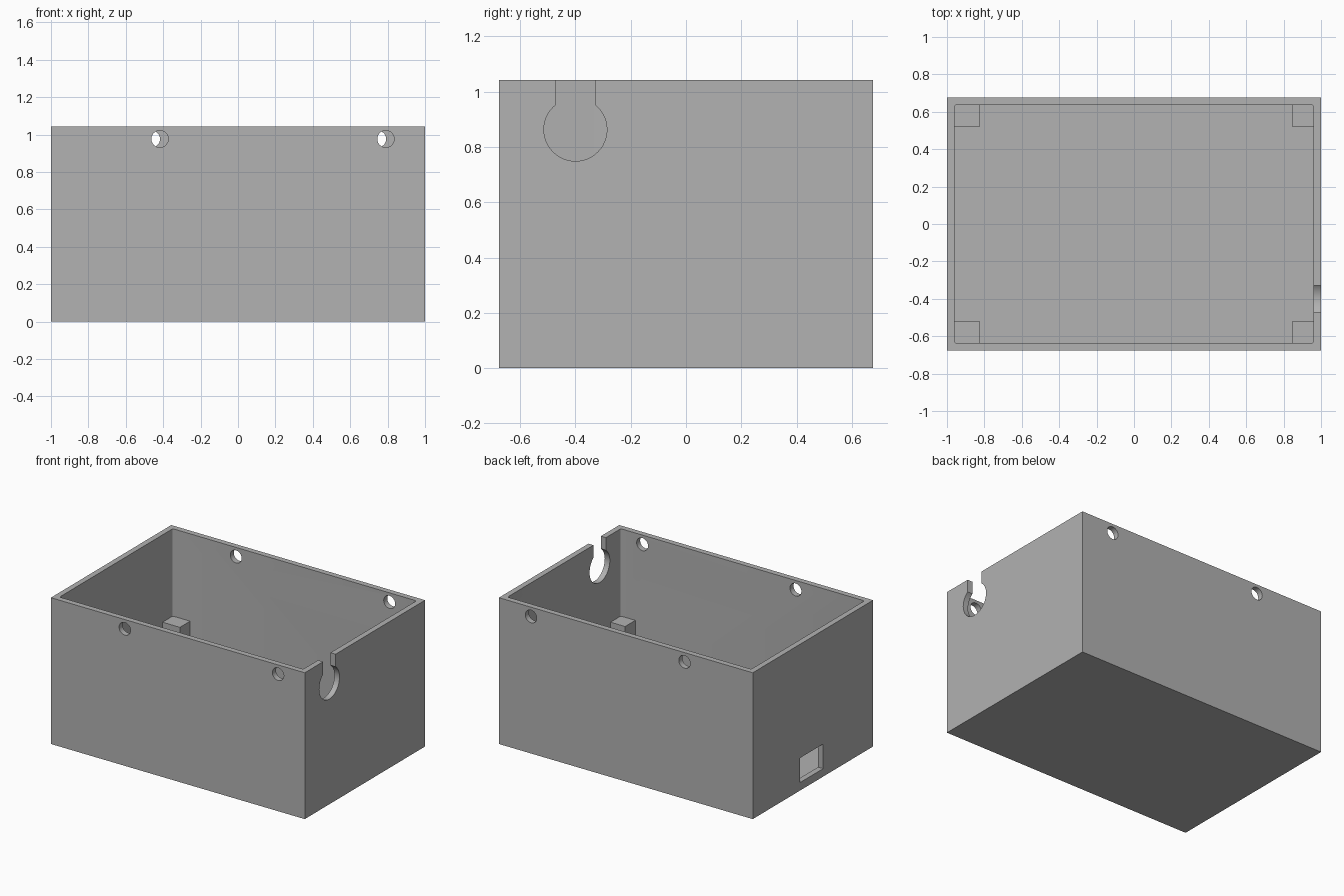
import bpy, bmesh, math
from mathutils import Matrix

if "Cube" in bpy.data.objects:
    bpy.data.objects.remove(bpy.data.objects["Cube"], do_unlink=True)

WIDTH, DEPTH, HEIGHT = 2.0, 1.354, 1.042
WALL = 0.04

grey = bpy.data.materials.new("plain grey")
grey.use_nodes = True
grey.diffuse_color = (0.445, 0.445, 0.445, 1)
grey.node_tree.nodes["Principled BSDF"].inputs["Base Color"].default_value = grey.diffuse_color


def finish(name, bm):
    mesh = bpy.data.meshes.new(name)
    bm.to_mesh(mesh)
    bm.free()
    mesh.materials.append(grey)
    obj = bpy.data.objects.new(name, mesh)
    bpy.context.collection.objects.link(obj)
    return obj


def box(name, lo, hi, corner=0.0):
    """Box between two corners, with optional rounded upright edges."""
    bm = bmesh.new()
    bmesh.ops.create_cube(bm, size=1)
    for v in bm.verts:
        v.co = [a + (b - a) * (c + 0.5) for a, b, c in zip(lo, hi, v.co)]
    if corner:
        upright = [e for e in bm.edges
                   if abs(e.verts[0].co.z - e.verts[1].co.z) > 0.1]
        bmesh.ops.bevel(bm, geom=upright, offset=corner, segments=4,
                        profile=0.5, affect='EDGES')
    return finish(name, bm)


def rod(name, centre, radius, length, axis):
    """Cylinder along the X or Y axis."""
    bm = bmesh.new()
    turn = Matrix.Rotation(math.pi / 2, 4, 'Y' if axis == 'X' else 'X')
    bmesh.ops.create_cone(bm, cap_ends=True, segments=48, radius1=radius,
                          radius2=radius, depth=length,
                          matrix=Matrix.Translation(centre) @ turn)
    return finish(name, bm)


def cut(target, cutter):
    cutter.hide_render = True
    mod = target.modifiers.new("cut", 'BOOLEAN')
    mod.operation = 'DIFFERENCE'
    mod.solver = 'EXACT'
    mod.object = cutter
    bpy.context.view_layer.objects.active = target
    bpy.ops.object.modifier_apply(modifier=mod.name)
    bpy.data.objects.remove(cutter, do_unlink=True)


# Open box shell
hx, hy = WIDTH / 2, DEPTH / 2
ix, iy = hx - WALL, hy - WALL
shell = box("box_shell", (-hx, -hy, 0), (hx, hy, HEIGHT))
cut(shell, box("cavity_cutter", (-ix, -iy, WALL), (ix, iy, HEIGHT + 0.2), 0.012))

# Screw holes near the rim of the front and back walls
for side, positions in ((-1, (-0.418, 0.79)), (1, (-0.462, 0.747))):
    for x in positions:
        cut(shell, rod("screw_cutter", (x, side * hy, 0.976), 0.045, 0.2, 'Y'))

# Keyhole cable notch in the +x wall
cut(shell, rod("notch_cutter", (hx, -0.4, 0.863), 0.114, 0.2, 'X'))
cut(shell, box("notch_slot_cutter", (hx - 0.1, -0.47, 0.87), (hx + 0.1, -0.33, HEIGHT + 0.1)))

# Rectangular port in the -x wall
cut(shell, box("port_cutter", (-hx - 0.1, -0.115, 0.057), (-hx + 0.1, 0.145, 0.232)))

# Four corner posts standing on the floor
for sx, side in ((-1, "right"), (1, "left")):
    for sy, end in ((-1, "front"), (1, "back")):
        inner_x = 0.845 if sx > 0 else 0.823
        xs = sorted((sx * inner_x, sx * (ix + 0.01)))
        ys = sorted((sy * 0.522, sy * (iy + 0.01)))
        box(f"{end}_{side}_post", (xs[0], ys[0], WALL - 0.01), (xs[1], ys[1], 0.42))

# Smooth the round cuts, keep the flat edges sharp
bpy.ops.object.select_all(action='DESELECT')
shell.select_set(True)
bpy.context.view_layer.objects.active = shell
bpy.ops.object.shade_smooth_by_angle(angle=math.radians(30))
